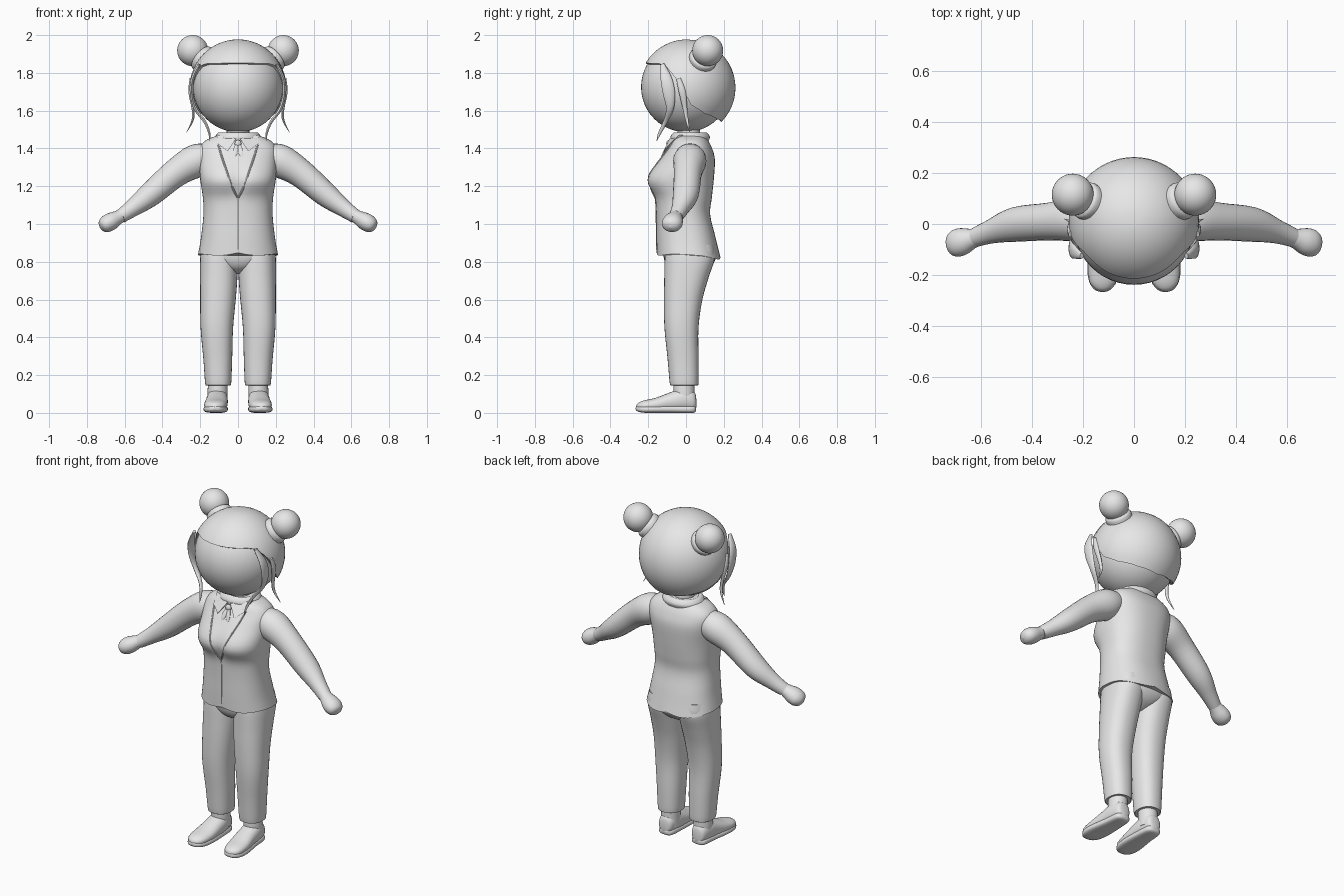
import bpy, bmesh, math
from mathutils import Vector

if "Cube" in bpy.data.objects:
    bpy.data.objects.remove(bpy.data.objects["Cube"])

grey = bpy.data.materials.new("plain_grey")
grey.diffuse_color = (0.8, 0.8, 0.8, 1)
grey.use_nodes = True
grey.node_tree.nodes["Principled BSDF"].inputs["Base Color"].default_value = grey.diffuse_color
X, Y, Z = Vector((1, 0, 0)), Vector((0, 1, 0)), Vector((0, 0, 1))


def finish(name, bm, mirror=False):
    bmesh.ops.recalc_face_normals(bm, faces=bm.faces)
    me = bpy.data.meshes.new(name)
    bm.to_mesh(me)
    bm.free()
    me.materials.append(grey)
    ob = bpy.data.objects.new(name, me)
    bpy.context.collection.objects.link(ob)
    if mirror:
        ob.modifiers.new("mirror", 'MIRROR')
    return ob


def spline(secs, steps):
    """Catmull-Rom interpolation of section tuples."""
    out = []
    for i in range(len(secs) - 1):
        p = [secs[max(0, min(len(secs) - 1, i + k))] for k in (-1, 0, 1, 2)]
        for s in range(steps):
            t = s / steps
            out.append([0.5 * (2 * b + (c - a) * t + (2 * a - 5 * b + 4 * c - d) * t * t
                               + (3 * b - a - 3 * c + d) * t ** 3) for a, b, c, d in zip(*p)])
    return out + [list(secs[-1])]


def bridge(bm, rings):
    for a, b in zip(rings, rings[1:]):
        for j in range(len(a)):
            k = (j + 1) % len(a)
            bm.faces.new((a[j], a[k], b[k], b[j]))


def tube(name, secs, side=Y, up=None, power=2, n=24, steps=4, mirror=False, shape=None, caps=True):
    """Loft (x, y, z, radius along side, other radius); up fixes the ring plane."""
    bm = bmesh.new()
    s = spline(secs, steps)
    rings = []
    for i, q in enumerate(s):
        t = up or (Vector(s[min(i + 1, len(s) - 1)][:3]) - Vector(s[max(i - 1, 0)][:3])).normalized()
        u = (side - t * side.dot(t)).normalized()
        v = t.cross(u)
        ring = []
        for j in range(n):
            a = 2 * math.pi * j / n
            c, d = math.cos(a), math.sin(a)
            co = Vector(q[:3]) + u * max(q[3], .001) * math.copysign(abs(c) ** (2 / power), c) \
                + v * max(q[4], .001) * math.copysign(abs(d) ** (2 / power), d)
            ring.append(bm.verts.new(shape(co) if shape else co))
        rings.append(ring)
    bridge(bm, rings)
    if caps:
        bm.faces.new(rings[0])
        bm.faces.new(rings[-1])
    return finish(name, bm, mirror)


def ball(name, loc, r, scale=(1, 1, 1), mirror=False, seg=40):
    bm = bmesh.new()
    bmesh.ops.create_uvsphere(bm, u_segments=seg, v_segments=seg // 2, radius=r)
    for v in bm.verts:
        v.co = Vector(a * b for a, b in zip(v.co, scale)) + Vector(loc)
    return finish(name, bm, mirror)


# Head and neck
ball("head", (0, 0, 1.725), .238, seg=48)
tube("neck", [(0, .02, 1.42, .06, .06), (0, .01, 1.54, .06, .06)], up=Z)

# Hair cap: lower edge height follows the angle from the front (degrees, z)
edge = [(0, 1.852), (48, 1.85), (60, 1.838), (73, 1.79), (85, 1.71), (95, 1.63),
        (115, 1.585), (145, 1.555), (180, 1.54)]


def edge_z(deg):
    for (a, p), (b, q) in zip(edge, edge[1:]):
        if deg <= b:
            return p + (q - p) * (deg - a) / (b - a)
    return edge[-1][1]


bm = bmesh.new()
centre, R, N, M = Vector((0, .006, 1.721)), .256, 72, 18
rings = []
for i in range(1, M + 2):
    ring = []
    for j in range(N):
        phi = 2 * math.pi * j / N
        low = math.acos((edge_z(math.degrees(min(phi, 2 * math.pi - phi))) - centre.z) / R)
        th = low * min(i, M) / M
        r = R if i <= M else .228
        ring.append(bm.verts.new(centre + r * Vector((math.sin(th) * math.sin(phi),
                                                     -math.sin(th) * math.cos(phi), math.cos(th)))))
    rings.append(ring)
bridge(bm, rings)
bm.faces.new(rings[0])
finish("hair_cap", bm)

# Hair buns with collars
bun = Vector((.24, .115, 1.918))
ball("hair_bun", bun, .082, mirror=True)
out = (bun - centre).normalized()
tube("bun_collar", [(*(centre + out * d), r, r) for d, r in
     ((.21, .072), (.255, .075), (.272, .07), (.28, .055))], steps=2, mirror=True)

# Loose strands beside the face
tube("front_strand", [(.205, -.125, 1.845, .012, .008), (.24, -.105, 1.77, .03, .01),
     (.245, -.09, 1.69, .032, .01), (.225, -.085, 1.61, .02, .01), (.175, -.11, 1.54, .012, .008),
     (.152, -.14, 1.48, .008, .006), (.15, -.155, 1.44, .001, .001)], n=10, mirror=True)
tube("side_strand", [(.25, -.04, 1.77, .012, .006), (.255, -.02, 1.7, .018, .008),
     (.238, -.005, 1.61, .012, .008), (.24, .005, 1.55, .008, .006),
     (.272, .02, 1.485, .001, .001)], n=10, mirror=True)

# Jacket body: z, half width, front y, back y
body = [(.848, .212, -.155, .182), (.93, .196, -.157, .157), (1.05, .183, -.158, .128),
        (1.14, .186, -.167, .137), (1.235, .2, -.21, .147), (1.34, .207, -.143, .153),
        (1.4, .205, -.1, .138), (1.44, .175, -.078, .118), (1.465, .12, -.062, .1),
        (1.478, .08, -.05, .09)]


def jacket_shape(co):
    # Dip between the chest sides and a wavy, back-sloping hem
    co = co.copy()
    if co.y < 0:
        co.y += .022 * math.exp(-(co.x / .04) ** 2 - ((co.z - 1.23) / .07) ** 2)
    k = max(0, 1 - (co.z - .848) / .1)
    co.z -= k * (.022 * (co.y + .155) / .33 + .014 * math.sin(min(abs(co.x) / .2, 1) * math.pi))
    return co


jacket = tube("jacket", [(0, (f + b) / 2, z, (b - f) / 2, w) for z, w, f, b in body],
              up=Z, power=2.4, n=56, shape=jacket_shape)
tube("sleeve", [(.14, .02, 1.36, .07, .065), (.22, .02, 1.335, .088, .088),
     (.33, .01, 1.27, .074, .075), (.465, -.002, 1.155, .068, .064), (.56, -.03, 1.083, .047, .046),
     (.622, -.053, 1.04, .038, .037)], mirror=True)
tube("hand", [(.6, -.05, 1.055, .03, .03), (.635, -.058, 1.035, .04, .037), (.67, -.068, 1.015, .053, .046),
     (.7, -.076, .998, .053, .044), (.722, -.08, .986, .036, .03), (.731, -.082, .981, .003, .003)], mirror=True)

# Lapel edges and front seam laid on the jacket surface
bpy.context.view_layer.update()


def on_jacket(x, z):
    hit, loc, _, _ = jacket.ray_cast(Vector((x, -1, z)), Y)
    return loc if hit else Vector((x, -.1, z))


tube("lapel_edge", [(*on_jacket(x, z), .005, .005) for x, z in
     ((.105, 1.425), (.09, 1.37), (.07, 1.31), (.05, 1.25), (.028, 1.19), (.002, 1.14))],
     n=8, mirror=True)
tube("front_seam", [(*on_jacket(0, 1.145 - .028 * i), .003, .003) for i in range(11)], n=8, steps=2)

# Shirt collar band, collar points and neck tie
tube("collar", [(0, .02, 1.44, .1, .125), (0, .022, 1.462, .104, .122), (0, .022, 1.484, .088, .105),
     (0, .02, 1.482, .07, .085)], up=Z, n=40, caps=False)
bm = bmesh.new()
outline = [(.115, -.035, 1.472), (.01, -.088, 1.452), (.055, -.118, 1.385), (.1, -.09, 1.42)]
layers = [[bm.verts.new(Vector(p) + Vector((0, d, 0))) for p in outline] for d in (0, .02)]
bridge(bm, layers)
for layer in layers:
    bm.faces.new(layer)
finish("collar_point", bm, mirror=True)
ball("tie_knot", (0, -.092, 1.425), .018, (1, .7, 1.1), seg=16)
tube("tie_tail", [(.004, -.094, 1.42, .006, .01), (.014, -.115, 1.385, .005, .014),
     (.02, -.13, 1.35, .003, .005)], n=10, mirror=True)

# Trousers
tube("trouser_hips", [(0, .01, .735, .05, .03), (0, .015, .765, .105, .1), (0, .02, .81, .135, .175),
     (0, .02, .87, .14, .19), (0, 0, .95, .11, .165)], up=Z, power=2.3, n=40)
tube("trouser_leg", [(.105, -.01, .15, .07, .063), (.105, -.01, .157, .076, .069), (.107, -.015, .28, .082, .076),
     (.112, -.024, .45, .09, .086), (.106, -.015, .6, .102, .094), (.102, .003, .72, .118, .099),
     (.101, .02, .82, .133, .099), (.1, .02, .89, .125, .09)], up=Z, power=2.3, n=32, mirror=True)

# Shoes
tube("ankle", [(.108, -.006, .05, .055, .052), (.108, -.01, .11, .056, .053),
     (.106, -.01, .17, .055, .052)], up=Z, mirror=True)
tube("shoe", [(.11, .055, .05, .012, .02), (.11, .044, .062, .04, .05), (.11, -.01, .07, .054, .062),
     (.112, -.08, .058, .058, .052), (.118, -.16, .043, .061, .037), (.122, -.225, .037, .052, .028),
     (.123, -.255, .034, .028, .017), (.123, -.264, .032, .003, .003)],
     side=X, up=-Y, power=2.2, mirror=True)
tube("shoe_sole", [(.11, .054, .022, .02, .012), (.11, .035, .02, .045, .02), (.111, -.05, .02, .054, .02),
     (.118, -.16, .02, .064, .02), (.122, -.225, .02, .054, .019), (.123, -.258, .022, .03, .013),
     (.123, -.267, .024, .003, .003)], side=X, up=-Y, power=3, mirror=True)

# Smooth shading with sharp edges kept
for ob in bpy.data.objects:
    ob.select_set(True)
bpy.context.view_layer.objects.active = jacket
bpy.ops.object.shade_smooth_by_angle(angle=math.radians(40))
